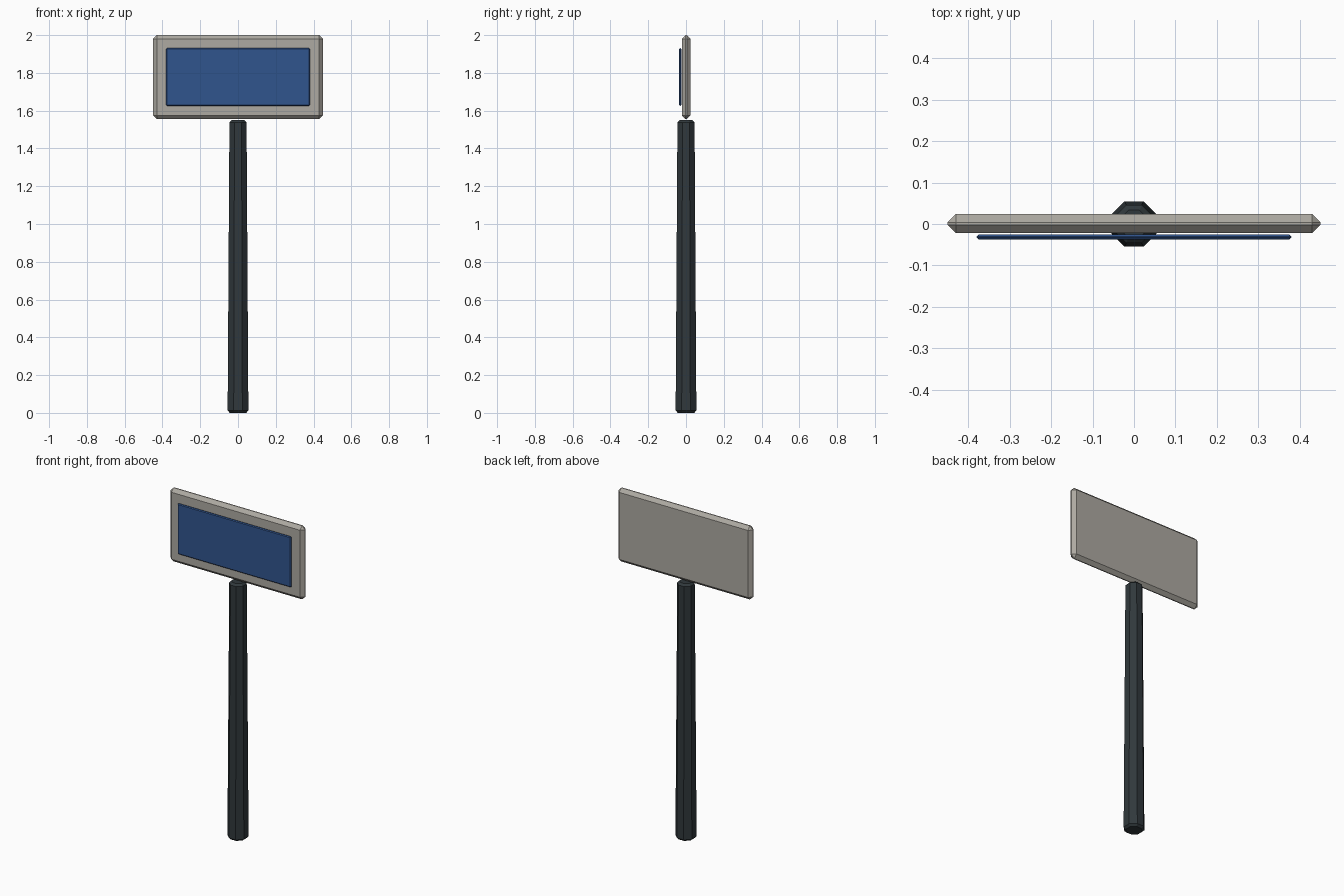
import bpy, math

if "Cube" in bpy.data.objects:
    bpy.data.objects.remove(bpy.data.objects["Cube"])

def paint(obj, name, rgb):
    mat = bpy.data.materials.new(name)
    mat.diffuse_color = (*rgb, 1)
    mat.use_nodes = True
    mat.node_tree.nodes["Principled BSDF"].inputs["Base Color"].default_value = mat.diffuse_color
    obj.data.materials.append(mat)

def bevel(obj, width):
    mod = obj.modifiers.new("Bevel", 'BEVEL')
    mod.width = width
    mod.segments = 1
    mod.limit_method = 'ANGLE'
    mod.angle_limit = math.radians(50)

def board(name, size, loc, width, rgb):
    bpy.ops.mesh.primitive_cube_add(size=1, location=loc)
    obj = bpy.context.object
    obj.name = name
    obj.scale = size
    bpy.ops.object.transform_apply(location=False, rotation=False, scale=True)
    bevel(obj, width)
    paint(obj, name + "_paint", rgb)

# Tapered eight-sided post
bpy.ops.mesh.primitive_cone_add(vertices=8, radius1=0.0595, radius2=0.049, depth=1.55,
                                location=(0, 0, 0.775), rotation=(0, 0, math.pi / 8))
post = bpy.context.object
post.name = "post"
bevel(post, 0.012)
paint(post, "post_paint", (0.03, 0.04, 0.045))

# Sign board with chamfered rim, and the raised blue face in front of it
board("sign_board", (0.90, 0.046, 0.445), (0, 0.001, 1.7775), 0.02, (0.42, 0.40, 0.36))
board("sign_face", (0.76, 0.012, 0.306), (0, -0.031, 1.778), 0.005, (0.03, 0.09, 0.27))
